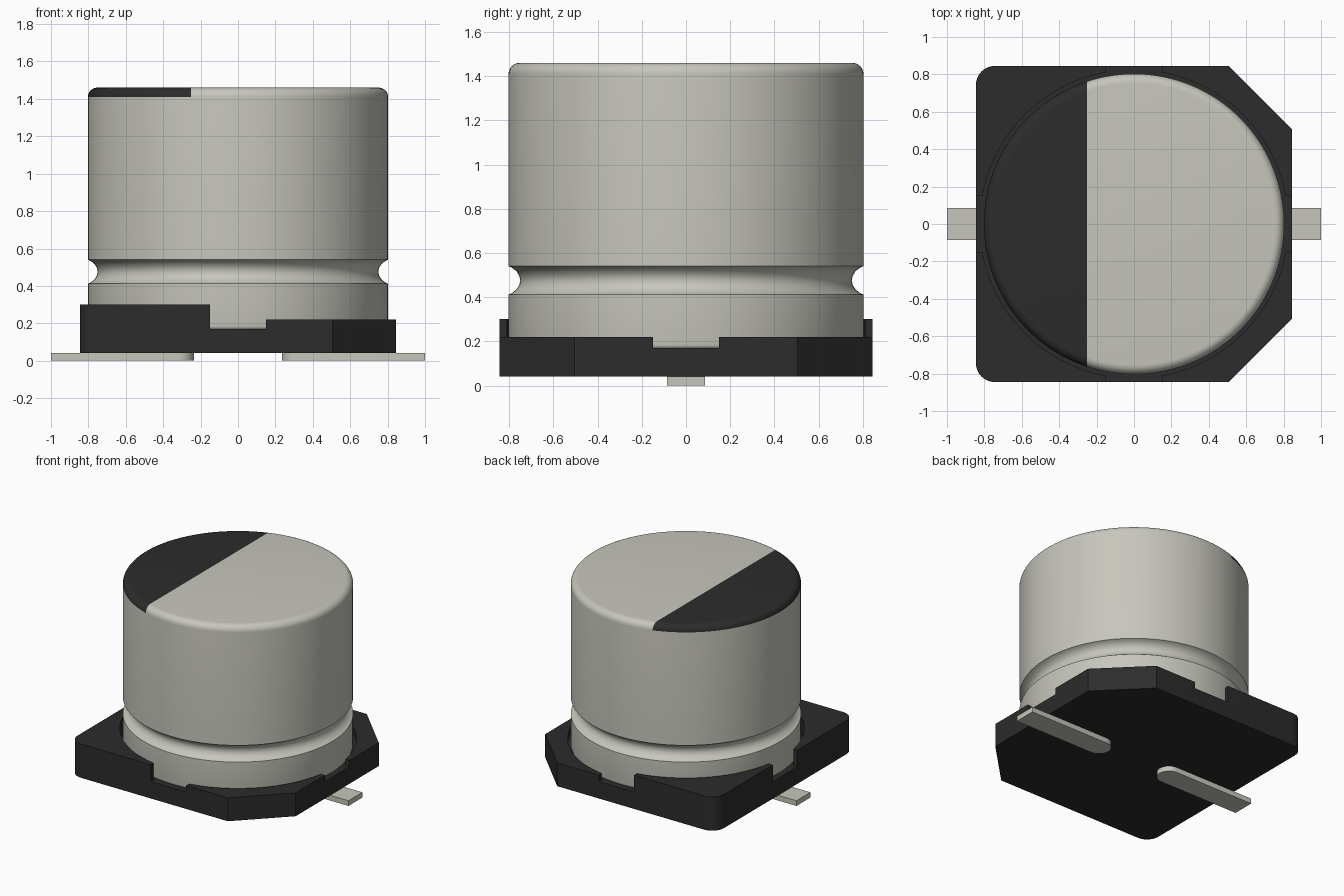
import bpy, bmesh, math
from mathutils import Vector

cube = bpy.data.objects.get("Cube")
if cube:
    bpy.data.objects.remove(cube, do_unlink=True)


def material(name, rgb):
    m = bpy.data.materials.new(name)
    m.use_nodes = True
    m.diffuse_color = (*rgb, 1)
    bsdf = m.node_tree.nodes["Principled BSDF"]
    bsdf.inputs["Base Color"].default_value = (*rgb, 1)
    bsdf.inputs["Roughness"].default_value = 0.5
    return m


metal = material("light grey metal", (0.57, 0.565, 0.505))
black = material("black plastic", (0.025, 0.025, 0.025))


def make_object(name, bm, *mats):
    bmesh.ops.recalc_face_normals(bm, faces=bm.faces[:])
    me = bpy.data.meshes.new(name)
    bm.to_mesh(me)
    bm.free()
    for m in mats:
        me.materials.append(m)
    ob = bpy.data.objects.new(name, me)
    bpy.context.scene.collection.objects.link(ob)
    return ob


def smooth(ob, degrees):
    bpy.ops.object.select_all(action='DESELECT')
    ob.select_set(True)
    bpy.context.view_layer.objects.active = ob
    bpy.ops.object.shade_smooth_by_angle(angle=math.radians(degrees))


def arc(cx, cy, r, a0, a1, n):
    """Points on an arc, angles in degrees."""
    angles = [math.radians(a0 + (a1 - a0) * i / n) for i in range(n + 1)]
    return [(cx + r * math.cos(a), cy + r * math.sin(a)) for a in angles]


def prism(name, outline, z0, z1, *mats):
    bm = bmesh.new()
    face = bm.faces.new([bm.verts.new((x, y, z0)) for x, y in outline])
    ext = bmesh.ops.extrude_face_region(bm, geom=[face])
    top = [v for v in ext["geom"] if isinstance(v, bmesh.types.BMVert)]
    bmesh.ops.translate(bm, verts=top, vec=(0, 0, z1 - z0))
    return make_object(name, bm, *mats)


def rect(x0, x1, y0, y1):
    return [(x0, y0), (x1, y0), (x1, y1), (x0, y1)]


def circle(r, n):
    return arc(0, 0, r, 0, 360, n)[:-1]


# Base plate: two rounded corners on one side, two chamfered on the other
H, C = 0.845, 0.505
outline = (arc(-H + 0.1, H - 0.1, 0.1, 90, 180, 8)
           + arc(-H + 0.1, -H + 0.1, 0.1, 180, 270, 8)
           + [(C, -H), (H, -C), (H, C), (C, H)])
base = prism("base_plate", outline, 0.04, 0.30, black)

# Base cuts: low half, cross slots and round seat for the can
cutters = [
    prism("cutter_low_half", rect(0, 1.2, -1.2, 1.2), 0.22, 0.5, black),
    prism("cutter_slot_y", rect(-0.15, 0.15, -1.3, 1.3), 0.17, 0.6, black),
    prism("cutter_slot_x", rect(-1.3, 1.3, -0.15, 0.15), 0.17, 0.7, black),
    prism("cutter_seat", circle(0.825, 128), 0.17, 0.8, black),
]
bpy.context.view_layer.objects.active = base
for cutter in cutters:
    mod = base.modifiers.new(cutter.name, 'BOOLEAN')
    mod.operation = 'DIFFERENCE'
    mod.solver = 'EXACT'
    mod.object = cutter
    bpy.ops.object.modifier_apply(modifier=mod.name)
    bpy.data.objects.remove(cutter, do_unlink=True)
smooth(base, 20)

# Can: turned profile with a rounded foot, crimp groove and rounded shoulder
R, TOP, F = 0.803, 1.46, 0.05
profile = arc(R - 0.02, 0.185, 0.02, -90, 0, 4)
profile += [(R, 0.412), (0.787, 0.419), (0.768, 0.434), (0.755, 0.454),
            (0.75, 0.476), (0.755, 0.498), (0.768, 0.518), (0.787, 0.533),
            (R, 0.54)]
profile += arc(R - F, TOP - F, F, 0, 90, 8)
SIDES = 128
bm = bmesh.new()
rings = [[bm.verts.new((x, y, z)) for x, y in circle(r, SIDES)] for r, z in profile]
for low, high in zip(rings, rings[1:]):
    for i in range(SIDES):
        j = (i + 1) % SIDES
        bm.faces.new((low[i], low[j], high[j], high[i]))
bm.faces.new(rings[0][::-1])
bm.faces.new(rings[-1])

# Polarity mark: cut the top and shoulder, then colour the smaller part
MARK_X = -0.25
upper = [f for f in bm.faces if f.calc_center_median().z > TOP - F]
geom = set(upper)
for f in upper:
    geom.update(f.edges)
    geom.update(f.verts)
bmesh.ops.bisect_plane(bm, geom=list(geom), plane_co=Vector((MARK_X, 0, 0)),
                       plane_no=Vector((1, 0, 0)), dist=1e-5)
for f in bm.faces:
    c = f.calc_center_median()
    f.material_index = int(c.z > TOP - F and c.x < MARK_X)
can = make_object("can", bm, metal, black)
smooth(can, 35)

# Leads: flat strips with a rounded inner end
for side, name in ((1, "left_lead"), (-1, "right_lead")):
    strip = arc(0.32, 0, 0.085, 90, 270, 16) + [(1.0, -0.085), (1.0, 0.085)]
    lead = prism(name, [(side * x, y) for x, y in strip], 0.0, 0.04, metal)
    smooth(lead, 30)
